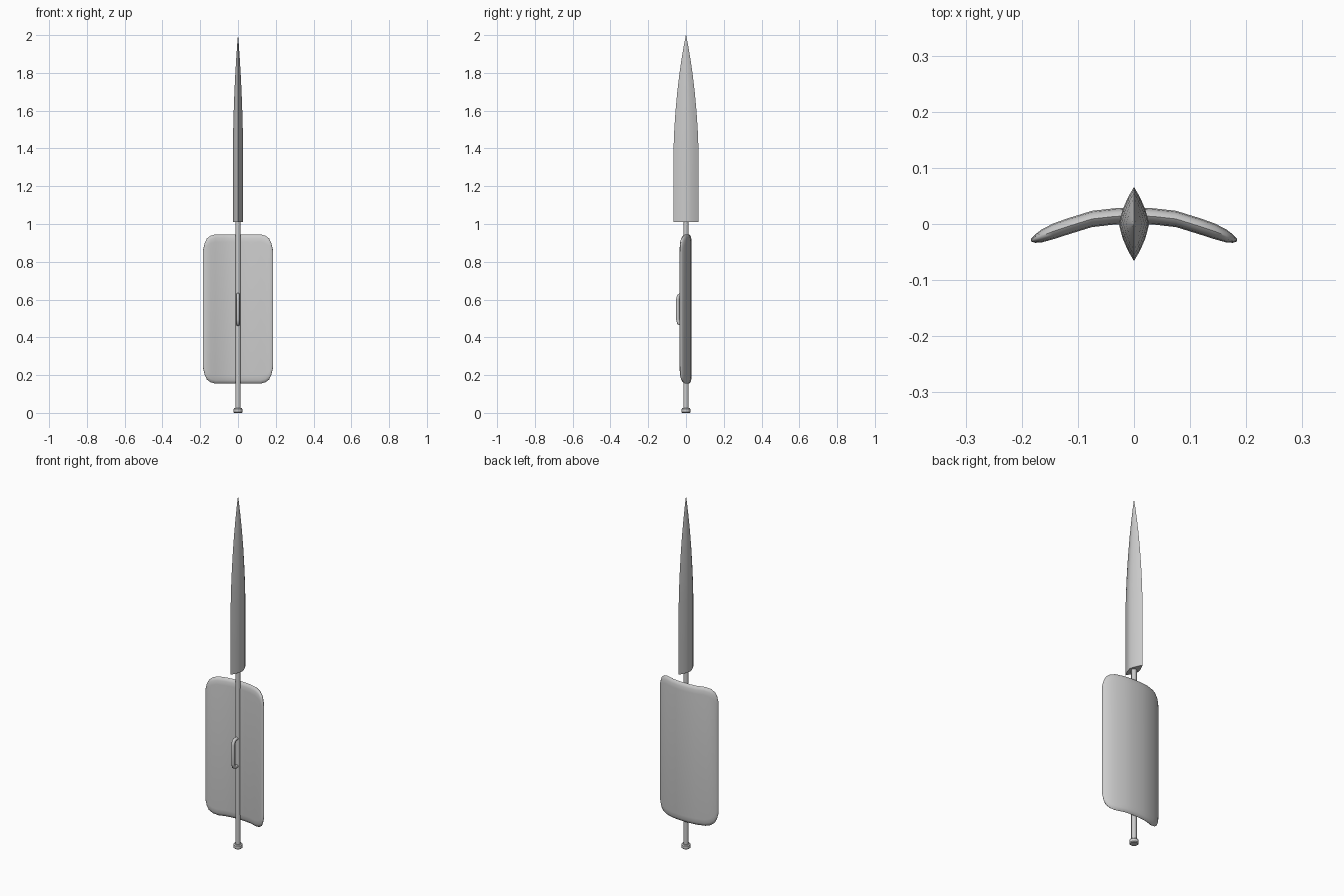
import bpy, bmesh, math

if "Cube" in bpy.data.objects:
    bpy.data.objects.remove(bpy.data.objects["Cube"])


def loft(name, rings, angle=35):
    """Skin closed rings of points together and cap both ends."""
    bm = bmesh.new()
    loops = [[bm.verts.new(p) for p in r] for r in rings]
    n = len(loops[0])
    for a, b in zip(loops, loops[1:]):
        for i in range(n):
            j = (i + 1) % n
            bm.faces.new((a[i], a[j], b[j], b[i]))
    bm.faces.new(loops[0])
    bm.faces.new(loops[-1])
    bmesh.ops.recalc_face_normals(bm, faces=bm.faces)
    me = bpy.data.meshes.new(name)
    bm.to_mesh(me)
    bm.free()
    ob = bpy.data.objects.new(name, me)
    bpy.context.collection.objects.link(ob)
    bpy.ops.object.select_all(action='DESELECT')
    bpy.context.view_layer.objects.active = ob
    ob.select_set(True)
    bpy.ops.object.shade_smooth_by_angle(angle=math.radians(angle))
    return ob


def circle(r, z, n=16):
    return [(r * math.cos(2 * math.pi * i / n), r * math.sin(2 * math.pi * i / n), z)
            for i in range(n)]


# Shaft and butt cap
loft("shaft", [circle(0.014, z) for z in (0.015, 1.05)])
loft("butt_cap", [circle(r, z) for r, z in
                  ((0.02, 0), (0.024, 0.004), (0.024, 0.02), (0.02, 0.025))])

# Blade: lens section narrowing to the tip
lens = [(0, 1), (0.4, 0.72), (0.76, 0.38), (1, 0),
        (0.76, -0.38), (0.4, -0.72), (0, -1),
        (-0.4, -0.72), (-0.76, -0.38), (-1, 0), (-0.76, 0.38), (-0.4, 0.72)]
taper = [(1.01, 1), (1.4, 1), (1.5, 0.94), (1.6, 0.84), (1.7, 0.7),
         (1.8, 0.52), (1.88, 0.34), (1.95, 0.16), (2.0, 0.01)]
loft("blade", [[(0.027 * s * x, 0.066 * s * y, z) for x, y in lens] for z, s in taper])

# Shield: bowed plate, each station is x, centre y, half thickness, half height
half = [(0, 0.015, 0.0145, 0.395), (0.035, 0.0135, 0.0145, 0.395),
        (0.075, 0.009, 0.0145, 0.395), (0.12, -0.005, 0.0145, 0.395),
        (0.145, -0.0135, 0.014, 0.388), (0.165, -0.0215, 0.0115, 0.373),
        (0.176, -0.026, 0.0075, 0.35), (0.184, -0.029, 0.002, 0.318)]
stations = [(-x, y, t, h) for x, y, t, h in reversed(half[1:])] + half


def plate_section(x, y, t, h):
    rim = [(1, 0.04), (0.85, 0.018), (0.5, 0.005), (0, 0)]
    top = [(s, h - d) for s, d in rim] + [(-s, h - d) for s, d in reversed(rim[:-1])]
    pts = top + [(-s, -z) for s, z in top]
    return [(x, y + s * t, 0.55 + z) for s, z in pts]


loft("shield", [plate_section(*s) for s in stations], 50)

# Handle: bent tube in front of the shaft
curve = bpy.data.curves.new("handle", 'CURVE')
curve.dimensions = '3D'
curve.bevel_depth = 0.0095
curve.bevel_resolution = 3
curve.use_fill_caps = True
path = [(-0.005, 0.47), (-0.028, 0.47), (-0.039, 0.476), (-0.0435, 0.495)]
path += [(y, 1.096 - z) for y, z in reversed(path)]
sp = curve.splines.new('POLY')
sp.points.add(len(path) - 1)
for p, (y, z) in zip(sp.points, path):
    p.co = (0, y, z, 1)
sp.use_smooth = True
handle = bpy.data.objects.new("handle", curve)
bpy.context.collection.objects.link(handle)
